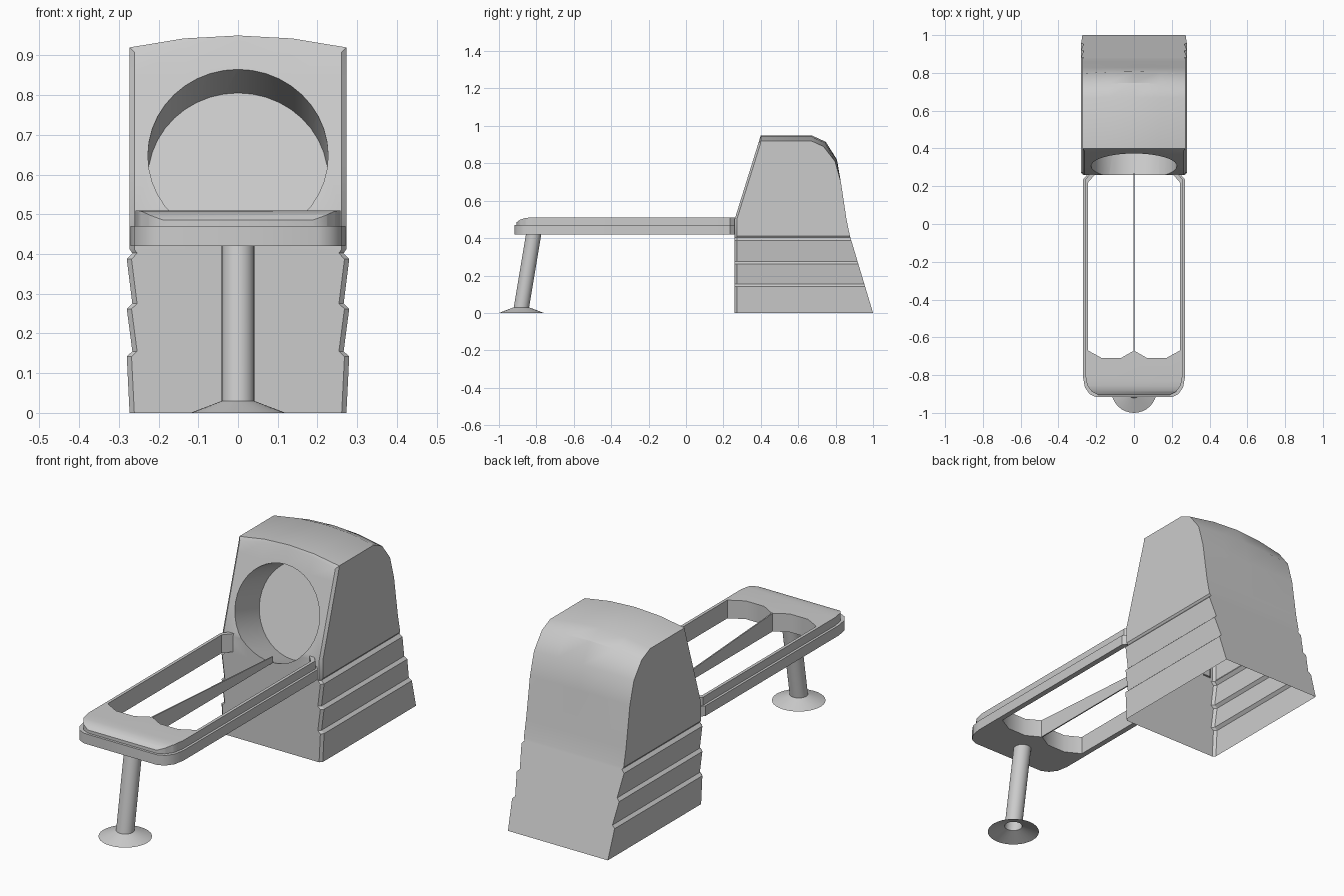
import bpy, bmesh, math
from mathutils import Vector, Matrix

old = bpy.data.objects.get("Cube")
if old:
    bpy.data.objects.remove(old, do_unlink=True)

grey = bpy.data.materials.new("plain_grey")
grey.use_nodes = True
grey.diffuse_color = (0.6, 0.6, 0.6, 1)
grey.node_tree.nodes["Principled BSDF"].inputs["Base Color"].default_value = (0.6, 0.6, 0.6, 1)


def finish(name, bm, angle=30):
    bmesh.ops.recalc_face_normals(bm, faces=bm.faces)
    me = bpy.data.meshes.new(name)
    bm.to_mesh(me)
    bm.free()
    ob = bpy.data.objects.new(name, me)
    bpy.context.collection.objects.link(ob)
    me.materials.append(grey)
    smooth(ob, angle)
    return ob


def smooth(ob, angle=30):
    bpy.ops.object.select_all(action='DESELECT')
    ob.select_set(True)
    bpy.context.view_layer.objects.active = ob
    bpy.ops.object.shade_smooth_by_angle(angle=math.radians(angle))


def extrude_outline(half, z0, z1):
    """Prism from a half outline (x >= 0), mirrored across x = 0."""
    outline = half + [(-x, y) for x, y in reversed(half) if x > 0]
    bm = bmesh.new()
    low = [bm.verts.new((x, y, z0)) for x, y in outline]
    top = [bm.verts.new((x, y, z1)) for x, y in outline]
    bm.faces.new(low)
    bm.faces.new(top)
    n = len(low)
    for i in range(n):
        j = (i + 1) % n
        bm.faces.new((low[i], low[j], top[j], top[i]))
    return bm


# --- Body: stacked rings with stepped side boards and a crowned top ---
W, CH = 0.273, 0.012
COLS = (-1, -0.5, 0, 0.5, 1)


def slope(z):
    return 0.26 + 0.311 * max(0, z - 0.5)


# stepped lower boards: height, half width
boards = [(0, W), (0.142, 0.28), (0.155, 0.266), (0.262, 0.28), (0.275, 0.266),
          (0.387, 0.28), (0.402, 0.266), (0.412, W)]
# each level: front z, front y, back z, back y, half width, front crown, back crown (y, z)
levels = [(z, 0.26, z, 1 - 0.3 * z, w, 0, (0, 0)) for z, w in boards]
levels += [
    (0.5, 0.26, 0.5, 0.858, W, 0, (0, 0)),
    (0.62, slope(0.62), 0.7, 0.828, W, 0, (0, 0)),
    (0.75, slope(0.75), 0.81, 0.797, W, 0, (0.01, 0.01)),
    (0.85, slope(0.85), 0.89, 0.735, W, 0, (0.012, 0.025)),
    (0.908, slope(0.908), 0.92, 0.67, W, 0.03, (0, 0.03)),
]

bm = bmesh.new()
rings = []
for zf, yf, zb, yb, w, cf, (cy, cz) in levels:
    fr, bk = [], []
    for u in COLS:
        k = 1 - u * u
        fr.append(bm.verts.new((u * (w - CH), yf + cf * k * 0.311, zf + cf * k)))
        bk.append(bm.verts.new((u * w, yb + cy * k, zb + cz * k)))
    side = [bm.verts.new((s * w, yf + CH, zf)) for s in (1, -1)]
    rings.append((fr, bk, side))


def loop(ring):
    fr, bk, side = ring
    return fr + [side[0]] + bk[::-1] + [side[1]]


for a, b in zip(rings, rings[1:]):
    la, lb = loop(a), loop(b)
    for i in range(len(la)):
        j = (i + 1) % len(la)
        bm.faces.new((la[i], la[j], lb[j], lb[i]))
bm.faces.new(loop(rings[0])[::-1])

# crowned roof with a bevelled front lip
fr, bk, side = rings[-1]
lip = [bm.verts.new((u * W, 0.4, 0.92 + 0.03 * (1 - u * u))) for u in COLS]
for i in range(4):
    bm.faces.new((fr[i], fr[i + 1], lip[i + 1], lip[i]))
    bm.faces.new((lip[i], lip[i + 1], bk[i + 1], bk[i]))
for k, s in ((4, 0), (0, 1)):
    bm.faces.new((fr[k], side[s], lip[k]))
    bm.faces.new((side[s], bk[k], lip[k]))
body = finish("body_shell", bm)

# --- Round recess, sunk square to the sloping front ---
tilt = math.atan(0.311)
inward = Vector((0, math.cos(tilt), -math.sin(tilt)))
face_centre = Vector((0, slope(0.648), 0.648))
bm = bmesh.new()
bmesh.ops.create_cone(bm, cap_ends=True, segments=40, radius1=0.227, radius2=0.227, depth=0.4,
                      matrix=Matrix.Translation(face_centre)
                      @ inward.to_track_quat('Z', 'Y').to_matrix().to_4x4())
cutter = finish("recess_cutter", bm)
cutter.hide_render = True
mod = body.modifiers.new("recess", 'BOOLEAN')
mod.object = cutter
mod.operation = 'DIFFERENCE'
mod.solver = 'EXACT'
bpy.context.view_layer.objects.active = body
bpy.ops.object.modifier_apply(modifier=mod.name)
bpy.data.objects.remove(cutter, do_unlink=True)

# open underside
bm = bmesh.new()
bm.from_mesh(body.data)
base = [f for f in bm.faces if all(v.co.z < 0.001 for v in f.verts)]
bmesh.ops.delete(bm, geom=base, context='FACES')
bm.to_mesh(body.data)
bm.free()
smooth(body)

# --- Frame: two stacked U outlines, the upper one set in ---
inner = [(0.2, 0.27), (0.243, 0.22), (0.243, -0.67), (0.17, -0.71), (0.07, -0.71), (0, -0.67)]


def outer(inset):
    pts = [(0, -0.917), (0.2, -0.917), (0.235, -0.9), (0.26, -0.865), (0.27, -0.81),
           (0.27, 0.235), (0.24, 0.27)]
    return [(max(0, x - inset) if x else 0, y + (inset if y < 0 else 0)) for x, y in pts]


finish("frame_lower", extrude_outline(outer(0) + inner, 0.42, 0.47))

bm = extrude_outline(outer(0.012) + inner, 0.47, 0.51)
for y in (-0.83, -0.86, -0.885):
    bmesh.ops.bisect_plane(bm, geom=bm.verts[:] + bm.edges[:] + bm.faces[:],
                           plane_co=(0, y, 0), plane_no=(0, 1, 0))
for v in bm.verts:  # front edge rolls down
    if v.co.z > 0.5 and v.co.y < -0.83:
        t = (-0.83 - v.co.y) / 0.08
        v.co.z = 0.472 + 0.038 * math.sqrt(max(0, 1 - t * t))
finish("frame_upper", bm)

# --- Centre bar: thin upright plate tapering to the body ---
bm = bmesh.new()
bmesh.ops.create_cube(bm, size=1)
for v in bm.verts:
    back, top = v.co.y > 0, v.co.z > 0
    v.co = (v.co.x * 0.006, 0.27 if back else -0.68,
            (0.45 if back else 0.51) if top else 0.42)
finish("centre_bar", bm)

# --- Leg and foot: open tubes ---
for name, r0, r1, z0, z1, lean in (("front_leg", 0.041, 0.041, 0.03, 0.43, 0.067),
                                   ("leg_foot", 0.12, 0.041, 0, 0.03, 0)):
    bm = bmesh.new()
    bmesh.ops.create_cone(bm, cap_ends=False, segments=32, radius1=r0, radius2=r1, depth=1)
    for v in bm.verts:
        t = v.co.z + 0.5
        v.co.y += -0.88 + lean * t
        v.co.z = z0 + (z1 - z0) * t
    finish(name, bm)
